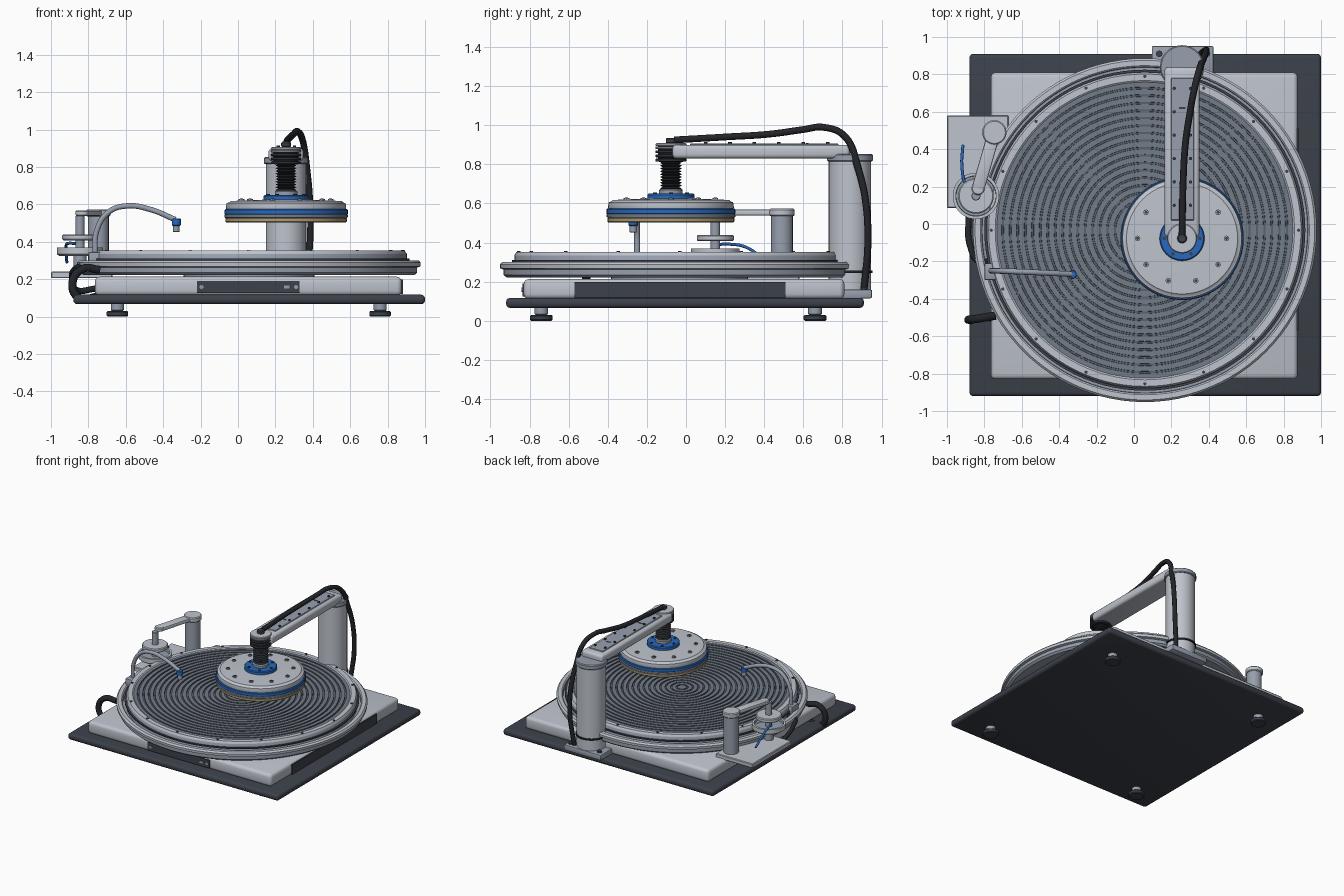
import bpy, bmesh, math
from mathutils import Vector, Matrix

old = bpy.data.objects.get("Cube")
if old:
    bpy.data.objects.remove(old, do_unlink=True)


def material(name, r, g, b):
    m = bpy.data.materials.new(name)
    m.use_nodes = True
    m.diffuse_color = (r, g, b, 1)
    m.node_tree.nodes["Principled BSDF"].inputs["Base Color"].default_value = (r, g, b, 1)
    return m


LIGHT = material("light grey", .52, .55, .61)
STEEL = material("steel grey", .31, .35, .42)
PAD = material("pad grey", .17, .20, .25)
GROOVE = material("groove grey", .10, .12, .15)
DARK = material("charcoal", .045, .052, .068)
BLACK = material("black rubber", .016, .018, .022)
BLUE = material("blue", .02, .14, .52)
TAN = material("tan", .42, .34, .19)


def finish(name, bm, mats):
    bmesh.ops.recalc_face_normals(bm, faces=bm.faces)
    me = bpy.data.meshes.new(name)
    bm.to_mesh(me)
    bm.free()
    for m in mats:
        me.materials.append(m)
    me.shade_smooth()
    me.set_sharp_from_angle(angle=math.radians(35))
    ob = bpy.data.objects.new(name, me)
    bpy.context.collection.objects.link(ob)
    return ob


def box(name, xr, yr, zr, mat, bevel=0.0, segs=3):
    bm = bmesh.new()
    bmesh.ops.create_cube(bm, size=1)
    for v in bm.verts:
        v.co = [(r[0] + r[1]) / 2 + c * (r[1] - r[0]) for c, r in zip(v.co, (xr, yr, zr))]
    if bevel:
        bmesh.ops.bevel(bm, geom=bm.edges[:], offset=bevel, segments=segs,
                        profile=.5, affect='EDGES')
    return finish(name, bm, [mat])


def lathe(name, centre, profile, mats, steps=64, rule=None):
    """Spin an (r, z) profile round a vertical axis through centre."""
    bm = bmesh.new()
    vs = [bm.verts.new((r, 0, z)) for r, z in profile]
    es = [bm.edges.new(p) for p in zip(vs, vs[1:])]
    bmesh.ops.spin(bm, geom=vs + es, cent=(0, 0, 0), axis=(0, 0, 1),
                   angle=math.tau, steps=steps, use_merge=True)
    bmesh.ops.remove_doubles(bm, verts=bm.verts, dist=1e-5)
    if rule:
        for f in bm.faces:
            f.material_index = rule(f.calc_center_median())
    bmesh.ops.translate(bm, verts=bm.verts, vec=(*centre, 0))
    return finish(name, bm, mats if isinstance(mats, list) else [mats])


def disc(name, centre, r, z0, z1, mat, soft=.006, steps=48):
    return lathe(name, centre, [(0, z0), (r - soft, z0), (r, z0 + soft), (r, z1 - soft),
                                (r - soft, z1), (0, z1)], mat, steps)


def tube(name, points, r, mat):
    cu = bpy.data.curves.new(name, 'CURVE')
    cu.dimensions = '3D'
    cu.bevel_depth = r
    cu.bevel_resolution = 3
    cu.use_fill_caps = True
    sp = cu.splines.new('BEZIER')
    sp.bezier_points.add(len(points) - 1)
    for p, co in zip(sp.bezier_points, points):
        p.co = co
        p.handle_left_type = p.handle_right_type = 'AUTO'
    cu.materials.append(mat)
    ob = bpy.data.objects.new(name, cu)
    bpy.context.collection.objects.link(ob)


def bolts(name, spots, r, z0, z1, mat):
    bm = bmesh.new()
    for x, y in spots:
        bmesh.ops.create_cone(bm, cap_ends=True, segments=8, radius1=r, radius2=r, depth=z1 - z0,
                              matrix=Matrix.Translation((x, y, (z0 + z1) / 2)))
    finish(name, bm, [mat])


def circle(c, r, n):
    return [(c[0] + r * math.cos(math.tau * i / n), c[1] + r * math.sin(math.tau * i / n))
            for i in range(n)]


# Base, feet and cabinet
box("base_plate", (-.88, 1), (-.92, .91), (.066, .117), DARK, .02)
for x in (-.645, .76):
    for y in (-.74, .66):
        disc("foot_pad", (x, y), .058, 0, .03, DARK)
        disc("foot_stem", (x, y), .035, .03, .075, STEEL)
box("cabinet", (-.765, .875), (-.83, .81), (.112, .213), LIGHT, .025)
box("front_panel", (-.22, .33), (-.837, -.8), (.125, .19), DARK)
for x in (-.195, .31):
    bm = bmesh.new()
    bmesh.ops.create_cone(bm, cap_ends=True, segments=12, radius1=.011, radius2=.011, depth=.006,
                          matrix=Matrix.Translation((x, -.838, .158)) @ Matrix.Rotation(math.pi / 2, 4, 'X'))
    finish("panel_screw", bm, [STEEL])
box("panel_switch", (.245, .275), (-.841, -.83), (.15, .165), STEEL)
box("side_panel", (.85, .882), (-.57, .51), (.12, .198), DARK)

# Platter: drive hub, catch basin, clamp ring and grooved pad
P = (.058, -.033)
disc("drive_hub", P, .35, .2, .24, STEEL)
lathe("catch_basin", P, [(0, .222), (.885, .222), (.9, .235), (.9, .262), (.917, .268), (.919, .288),
                         (.908, .3), (.88, .3), (.872, .293), (.87, .262), (0, .262)],
      [LIGHT, STEEL], 96, lambda c: int(c.xy.length < .875 or c.z < .265))
lathe("clamp_ring", P, [(.79, .25), (.845, .25), (.845, .335), (.838, .345), (.835, .352),
                        (.8, .352), (.79, .345)],
      [LIGHT, STEEL], 96, lambda c: int(c.z < .335))
lathe("platter_seal", P, [(.84, .30), (.858, .30), (.858, .31), (.84, .31)], DARK, 96)
pitch, top = .04, .346
profile = [(0, top)]
for i in range(1, 20):
    r = i * pitch
    profile += [(r - .006, top), (r - .005, top - .008), (r + .005, top - .008), (r + .006, top)]
profile += [(.8, top), (.8, .26)]
lathe("polishing_pad", P, profile, [PAD, GROOVE], 96, lambda c: int(c.z < top - .001))
bolts("clamp_bolts", circle(P, .822, 16), .009, .35, .357, DARK)

# Carrier head
H = (.257, -.077)
disc("wafer_ring", H, .325, .502, .53, TAN)
disc("head_lower_ring", H, .33, .528, .546, STEEL, .004)
disc("head_blue_band", H, .33, .544, .574, BLUE, .005)
lathe("head_body", H, [(0, .57), (.318, .57), (.322, .58), (.318, .606), (.305, .61), (.297, .618),
                       (.12, .625), (0, .625)], LIGHT)
bolts("head_bolts", circle(H, .238, 10), .015, .61, .629, STEEL)
bolts("head_bolt_sockets", circle(H, .238, 10), .008, .62, .631, DARK)
disc("blue_collar", H, .12, .61, .65, BLUE)
bolts("collar_bolts", circle(H, .095, 6), .01, .645, .655, DARK)
disc("spindle_flange", H, .06, .645, .675, STEEL)

# Ribbed bellows and finned motor
ribs = [(.042, .67)]
for i in range(10):
    ribs += [(.056, .677 + i * .0145), (.042, .6845 + i * .0145)]
lathe("bellows", H, ribs, BLACK, 32)
disc("motor_core", H, .066, .812, .9, BLACK, steps=32)
for i in range(4):
    disc("motor_fin", H, .08, .815 + i * .021, .829 + i * .021, DARK if i < 3 else STEEL, .003)
disc("motor_cap", H, .079, .893, .908, LIGHT, .004)

# Column and swing arm
C = (.257, .838)
box("column_foot", (.095, .425), (.79, .952), (.115, .16), STEEL, .008, 2)
bolts("column_foot_bolts", [(.135, .91), (.39, .91)], .018, .155, .172, DARK)
disc("column", C, .108, .15, .83, LIGHT)
disc("column_cap", C, .118, .815, .853, STEEL)
lathe("cable_strap", C, [(.105, .245), (.116, .245), (.116, .258), (.105, .258)], BLACK)
box("swing_arm", (.163, .35), (-.07, .838), (.83, .9), LIGHT, .02)
box("arm_cover", (.197, .32), (.02, .78), (.89, .906), STEEL, .003, 1)
bolts("arm_cover_bolts", [(x, .1 + i * .125) for x in (.215, .302) for i in range(6)],
      .009, .9, .915, DARK)
for y in (.22, .62):
    box("cover_label", (.24, .275), (y - .006, y + .006), (.9, .908), DARK)

# Power cable over the arm and down the column
tube("arm_cable", [(.257, -.06, .925), (.262, .2, .94), (.275, .43, .955), (.3, .6, .978), (.318, .7, .99),
                   (.345, .81, .945), (.37, .88, .78), (.385, .92, .6), (.385, .93, .4),
                   (.37, .92, .25), (.36, .91, .16)], .018, BLACK)
disc("cable_gland", H, .026, .905, .935, DARK)

# Conditioner station
S = (-.747, .49)
D = (-.845, .15)
box("station_shelf", (-1, -.67), (.085, .58), (.205, .24), LIGHT, .005, 1)
disc("station_post", S, .056, .235, .55, STEEL)
disc("post_cap", S, .065, .535, .573, LIGHT)
bar = box("conditioner_arm", (-.034, .034), (-.32, 0), (.538, .568), LIGHT, .008, 2)
bar.location = (*S, 0)
bar.rotation_euler.z = math.atan2(D[0] - S[0], S[1] - D[1]) * 1.0
E = Vector(S).lerp(Vector(D), .88)
disc("arm_tip", E, .036, .538, .568, LIGHT)
disc("conditioner_spindle", D, .024, .33, .54, STEEL, .003, 24)
disc("conditioner_disc", D, .095, .408, .44, LIGHT)
lathe("rinse_cup", D, [(0, .325), (.112, .325), (.124, .335), (.124, .37), (.108, .37), (.106, .345),
                       (0, .345)], [LIGHT, STEEL], 48, lambda c: int((c.xy.length < .107)))
disc("rinse_cup_stand", D, .035, .235, .33, STEEL)
tube("blue_hose", [(-.87, .16, .39), (-.905, .22, .392), (-.92, .31, .375), (-.915, .42, .29)], .008, BLUE)

# Slurry feed line with nozzle
box("slurry_bracket", (-.80, -.72), (-.30, -.21), (.27, .345), STEEL, .008, 2)
tube("slurry_line", [(-.765, -.25, .33), (-.755, -.25, .46), (-.69, -.252, .56), (-.59, -.256, .592),
                     (-.46, -.262, .57), (-.335, -.268, .518)], .015, STEEL)
N = (-.33, -.27)
disc("nozzle_body", N, .024, .485, .525, BLUE, .004, 24)
disc("nozzle_tip", N, .018, .452, .488, STEEL, .003, 24)

# Drain and supply hoses at the left edge
tube("drain_hose", [(-.74, -.49, .25), (-.83, -.505, .255), (-.885, -.512, .18), (-.85, -.51, .1),
                    (-.74, -.5, .11)], .022, BLACK)
tube("supply_hose", [(-.77, -.2, .275), (-.83, -.2, .27), (-.875, -.12, .25), (-.885, 0, .2),
                     (-.86, .1, .14), (-.76, .12, .15)], .017, BLACK)
